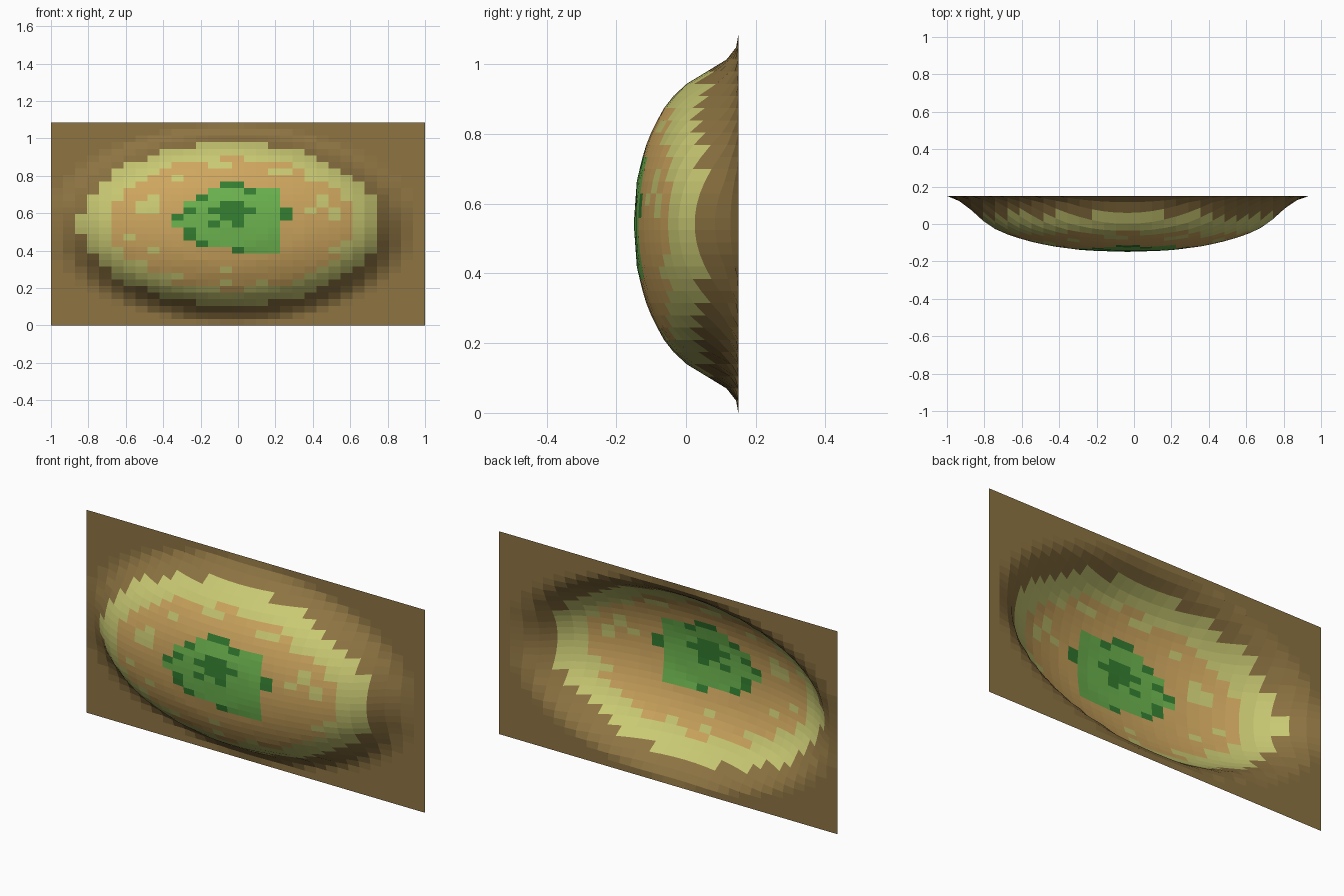
import bpy, bmesh, math

if "Cube" in bpy.data.objects:
    bpy.data.objects.remove(bpy.data.objects["Cube"])

N = 31                       # cells per side
W, H = 2.0, 1.084            # sheet size
CX, CZ = -0.037, H / 2       # dome centre
RX, RZ = 0.935, 0.50         # dome radii

# depth of the dome against its normalised radius
PROFILE = [(0, -.15), (.25, -.141), (.43, -.119), (.54, -.097), (.66, -.065),
           (.75, -.03), (.81, .005), (.94, .115), (1.03, .15)]

# green patch: row -> (first column, last column, dark columns)
GREEN = {9: (14, 15, (14, 15)), 10: (13, 18, (16,)), 11: (12, 18, (12,)),
         12: (11, 18, (14, 15)), 13: (11, 19, (11, 13, 14, 15, 16, 19)),
         14: (10, 19, (10, 14, 15, 19)), 15: (10, 18, (13, 15)),
         16: (11, 18, (11,)), 17: (11, 18, (11,)), 18: (12, 18, (12,)),
         19: (15, 18, (15,))}

# pale specks: row -> columns
SPECKS = {6: (13, 14), 7: (18, 19), 8: (10, 21), 11: (8, 22), 12: (7, 8, 22),
          13: (7, 8, 21, 23, 25), 14: (23, 25), 16: (25,), 17: (6, 25),
          18: (24,), 19: (8, 23), 20: (24,), 21: (7,), 22: (14,),
          23: (9, 10), 24: (14, 17)}


def radius(x, z):
    return math.hypot((x - CX) / RX, (z - CZ) / RZ)


def depth(r):
    for (r0, y0), (r1, y1) in zip(PROFILE, PROFILE[1:]):
        if r <= r1:
            return y0 + (y1 - y0) * (r - r0) / (r1 - r0)
    return PROFILE[-1][1]


def colour_index(col, row, r):
    if row in GREEN:
        first, last, dark = GREEN[row]
        if first <= col <= last:
            return 4 if col in dark else 3
    if col in SPECKS.get(row, ()):
        return 2
    return 1 if r < .705 else 2 if r < .862 else 0


def material(name, rgb):
    m = bpy.data.materials.new(name)
    m.diffuse_color = (*[(c / 255) ** 2.2 for c in rgb], 1)
    m.use_nodes = True
    m.node_tree.nodes["Principled BSDF"].inputs["Base Color"].default_value = m.diffuse_color
    return m


# relief sheet: a grid pushed out into an oval dome, open at the back
bm = bmesh.new()
grid = []
for j in range(N + 1):
    z = H - H * j / N
    xs = [-W / 2 + W * i / N for i in range(N + 1)]
    grid.append([bm.verts.new((x, depth(radius(x, z)), z)) for x in xs])
for j in range(N):
    for i in range(N):
        f = bm.faces.new((grid[j][i], grid[j + 1][i],
                          grid[j + 1][i + 1], grid[j][i + 1]))
        c = f.calc_center_median()
        f.material_index = colour_index(i, j, radius(c.x, c.z))

mesh = bpy.data.meshes.new("relief_sheet")
bm.to_mesh(mesh)
bm.free()
for name, rgb in (("brown", (140, 115, 68)), ("tan", (205, 165, 95)),
                  ("pale_yellow", (200, 200, 115)), ("green", (108, 178, 80)),
                  ("dark_green", (55, 125, 52))):
    mesh.materials.append(material(name, rgb))
obj = bpy.data.objects.new("relief_sheet", mesh)
bpy.context.collection.objects.link(obj)
